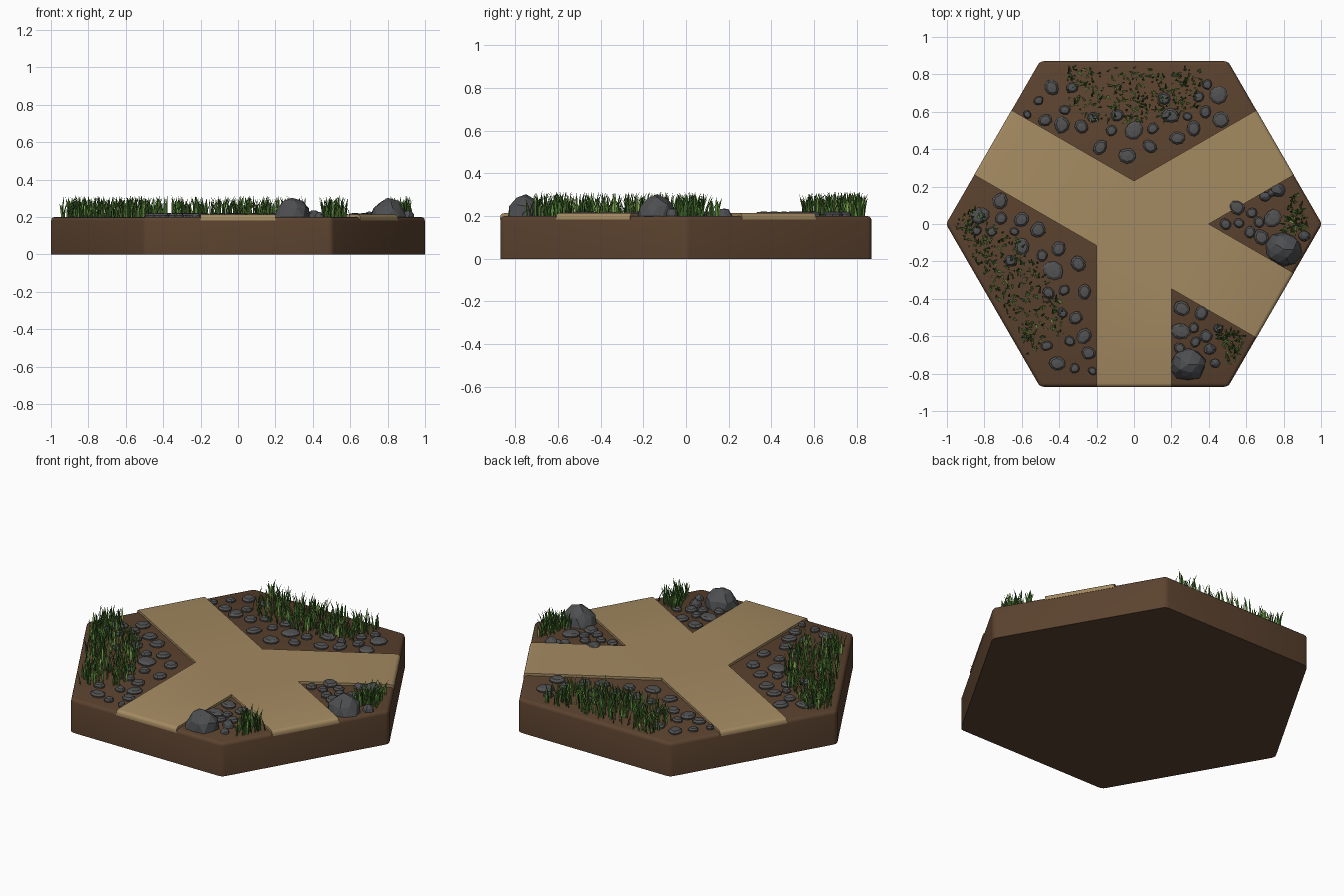
import bpy, bmesh, math, random
from mathutils import Vector, Matrix

if "Cube" in bpy.data.objects:
    bpy.data.objects.remove(bpy.data.objects["Cube"])

random.seed(7)
APO = 0.8705  # hexagon apothem


def material(name, rgb):
    m = bpy.data.materials.new(name)
    m.diffuse_color = (*rgb, 1)
    m.use_nodes = True
    m.node_tree.nodes["Principled BSDF"].inputs["Base Color"].default_value = m.diffuse_color
    return m


SOIL = material("soil brown", (0.105, 0.055, 0.028))
SAND = material("sand tan", (0.37, 0.255, 0.12))
PEBBLE = material("pebble grey", (0.085, 0.085, 0.088))
ROCK = material("rock grey", (0.075, 0.077, 0.082))
GREENS = [material("dark grass green", (0.04, 0.12, 0.022)),
          material("grass green", (0.09, 0.24, 0.04)),
          material("light grass green", (0.22, 0.36, 0.075))]


def finish(bm, name, mats, smooth=False):
    bmesh.ops.recalc_face_normals(bm, faces=bm.faces)
    me = bpy.data.meshes.new(name)
    bm.to_mesh(me)
    bm.free()
    ob = bpy.data.objects.new(name, me)
    bpy.context.collection.objects.link(ob)
    for m in mats:
        me.materials.append(m)
    if smooth:
        bpy.ops.object.select_all(action='DESELECT')
        ob.select_set(True)
        bpy.context.view_layer.objects.active = ob
        bpy.ops.object.shade_smooth_by_angle(angle=math.radians(35))
    return ob


def prism(bm, pts, z0, z1):
    lo = [bm.verts.new((x, y, z0)) for x, y in pts]
    hi = [bm.verts.new((x, y, z1)) for x, y in pts]
    bm.faces.new(lo[::-1])
    bm.faces.new(hi)
    n = len(pts)
    for i in range(n):
        bm.faces.new((lo[i], lo[(i + 1) % n], hi[(i + 1) % n], hi[i]))
    return lo, hi


# Hexagonal soil base, rounded on the corners and top rim
bm = bmesh.new()
R = APO / math.cos(math.pi / 6)
prism(bm, [(R * math.cos(math.radians(60 * i)), R * math.sin(math.radians(60 * i)))
           for i in range(6)], 0, 0.2)
bmesh.ops.bevel(bm, geom=[e for e in bm.edges if max(v.co.z for v in e.verts) > 0.1],
                offset=0.02, segments=3, profile=0.5, affect='EDGES')
finish(bm, "soil_base", [SOIL], True)

# Sand road with four arms, outline from arm ends and inner corners
arms = [30, 150, 270, 330]
pts, ends = [], []
for k, a in enumerate(arms):
    nxt = arms[(k + 1) % 4]
    d = Vector((math.cos(math.radians(a)), math.sin(math.radians(a))))
    n = Vector((-d.y, d.x))
    ends.append(len(pts))
    pts += [tuple(d * (APO + 0.001) - n * 0.2), tuple(d * (APO + 0.001) + n * 0.2)]
    gap = (nxt - a) % 360
    mid = math.radians(a + gap / 2)
    r = 0.2 / math.sin(math.radians(gap / 2))
    pts.append((r * math.cos(mid), r * math.sin(mid)))
bm = bmesh.new()
lo, hi = prism(bm, pts, 0.183, 0.214)
rim = [bm.edges.get((hi[i], hi[i + 1])) for i in ends]
bmesh.ops.bevel(bm, geom=rim, offset=0.02, segments=3, profile=0.5, affect='EDGES')
bmesh.ops.triangulate(bm, faces=[f for f in bm.faces if len(f.verts) > 4])
finish(bm, "sand_road", [SAND], True)


# Flat stones: irregular low discs with a bevelled rim
def stones(name, data, rot=0):
    bm = bmesh.new()
    ca, sa = math.cos(math.radians(rot)), math.sin(math.radians(rot))
    for x, y, r in data:
        x, y = x * ca - y * sa, x * sa + y * ca
        n, turn, sq = 9, random.uniform(0, 6.28), random.uniform(0.8, 0.95)
        rad = [r * random.uniform(0.92, 1.1) for _ in range(n)]
        rings = []
        for s, z in ((0.95, 0.197), (1.0, 0.209), (0.72, 0.219)):
            ring = []
            for i in range(n):
                a = 2 * math.pi * i / n
                p = Matrix.Rotation(turn, 2) @ Vector((math.cos(a), math.sin(a) * sq)) * rad[i] * s
                ring.append(bm.verts.new((x + p.x, y + p.y, z)))
            rings.append(ring)
        for a, b in zip(rings, rings[1:]):
            for i in range(n):
                j = (i + 1) % n
                bm.faces.new((a[i], a[j], b[j], b[i]))
        top = bm.verts.new((x, y, 0.222))
        for i in range(n):
            bm.faces.new((rings[2][i], rings[2][(i + 1) % n], top))
        bm.faces.new(rings[0][::-1])
    finish(bm, name, [PEBBLE])


big_patch = [(-.44, .73, .045), (-.51, .66, .027), (-.57, .585, .024), (-.475, .555, .038),
             (-.385, .53, .045), (-.37, .61, .03), (-.28, .52, .037), (-.18, .41, .043),
             (-.22, .57, .03), (0, .5, .055), (-.035, .365, .045), (.085, .415, .042),
             (.1, .51, .033), (.195, .58, .047), (.23, .46, .042), (.32, .51, .04),
             (.38, .6, .035), (.465, .56, .045), (.45, .69, .05), (.345, .68, .03),
             (.39, .745, .028), (.285, .575, .026), (-.12, .5, .03), (-.33, .73, .033),
             (-.09, .58, .035), (.16, .67, .035)]
stones("back_flat_stones", big_patch)
stones("left_flat_stones", big_patch, 120)
stones("right_flat_stones", [(.49, .0, .03), (.55, .09, .045), (.56, .005, .03), (.62, -.045, .033),
                             (.63, .06, .03), (.74, .03, .05), (.68, -.07, .045), (.67, .01, .03)])
stones("front_flat_stones", [(.255, -.45, .045), (.36, -.475, .043), (.25, -.575, .05), (.32, -.555, .03),
                             (.385, -.6, .036), (.245, -.665, .032), (.33, -.63, .03), (.45, -.56, .028)])


# Boulders and small round rocks: jittered faceted balls sunk in the soil
def rock(name, x, y, r, top, sub):
    bm = bmesh.new()
    bmesh.ops.create_icosphere(bm, subdivisions=sub, radius=1)
    for v in bm.verts:
        v.co *= random.uniform(0.9, 1.06)
    hz = max(v.co.z for v in bm.verts)
    for v in bm.verts:
        c = v.co
        z = (0.2 + c.z / hz * (top - 0.2)) if c.z > 0 else 0.2 + c.z * 0.02
        v.co = (x + c.x * r, y + c.y * r * 0.9, z)
    finish(bm, name, [ROCK])


for i, (x, y, r, top, sub) in enumerate([
        (.8, -.135, .1, .303, 2), (.29, -.75, .098, .303, 2),
        (.7, .145, .03, .23, 2), (.77, .18, .04, .235, 2), (.735, .165, .022, .225, 2),
        (.91, -.065, .033, .236, 2), (.405, -.67, .034, .236, 2), (.435, -.745, .028, .228, 2)]):
    rock("boulder_%d" % (i + 1) if i < 2 else "small_rock_%d" % (i - 1), x, y, r, top, sub)


# Grass: tapered, bent three-sided blades, darker to lighter greens
def grass(name, count, place, rot=0):
    bm = bmesh.new()
    spin = Matrix.Rotation(math.radians(rot), 2)
    for _ in range(count):
        base = spin @ Vector(place())
        h = random.uniform(0.07, 0.118)
        a = random.uniform(0, 2 * math.pi)
        d = Vector((math.cos(a), math.sin(a)))
        n = Vector((-d.y, d.x))
        lean = random.uniform(0.008, 0.04)
        w = random.uniform(0.0045, 0.007)
        mat = random.choice((0, 1, 1, 2))
        rings = []
        for t, s in ((0, 0.8), (0.4, 1.0), (0.75, 0.65)):
            c = base + d * lean * t * t
            z = 0.198 + h * t
            rings.append([bm.verts.new((*(c + n * o * w * s + d * q * w * s), z))
                          for o, q in ((-1, 0), (1, 0), (0, 0.6))])
        tip = bm.verts.new((*(base + d * lean), 0.198 + h))
        fs = []
        for lo, hi in zip(rings, rings[1:]):
            fs += [bm.faces.new((lo[i], lo[(i + 1) % 3], hi[(i + 1) % 3], hi[i])) for i in range(3)]
        fs += [bm.faces.new((rings[2][i], rings[2][(i + 1) % 3], tip)) for i in range(3)]
        for f in fs:
            f.material_index = mat
    finish(bm, name, GREENS)


def band(x0, x1):
    def place():
        x = random.uniform(x0, x1)
        low = 0.55 + 0.5 * max(0, abs(x) - 0.2)
        return (x, random.uniform(low, min(0.835, 1.7 * (0.96 - abs(x)))))
    return place


def tri(a, b, c):
    def place():
        u, v = random.random(), random.random()
        if u + v > 1:
            u, v = 1 - u, 1 - v
        return tuple(a[i] + u * (b[i] - a[i]) + v * (c[i] - a[i]) for i in (0, 1))
    return place


grass("back_grass", 300, band(-.36, .37))
grass("left_grass", 320, band(-.32, .5), 120)
grass("right_grass", 75, tri((.78, -.06), (.94, -.03), (.86, .19)))
grass("front_grass", 75, tri((.42, -.52), (.61, -.6), (.51, -.76)))
